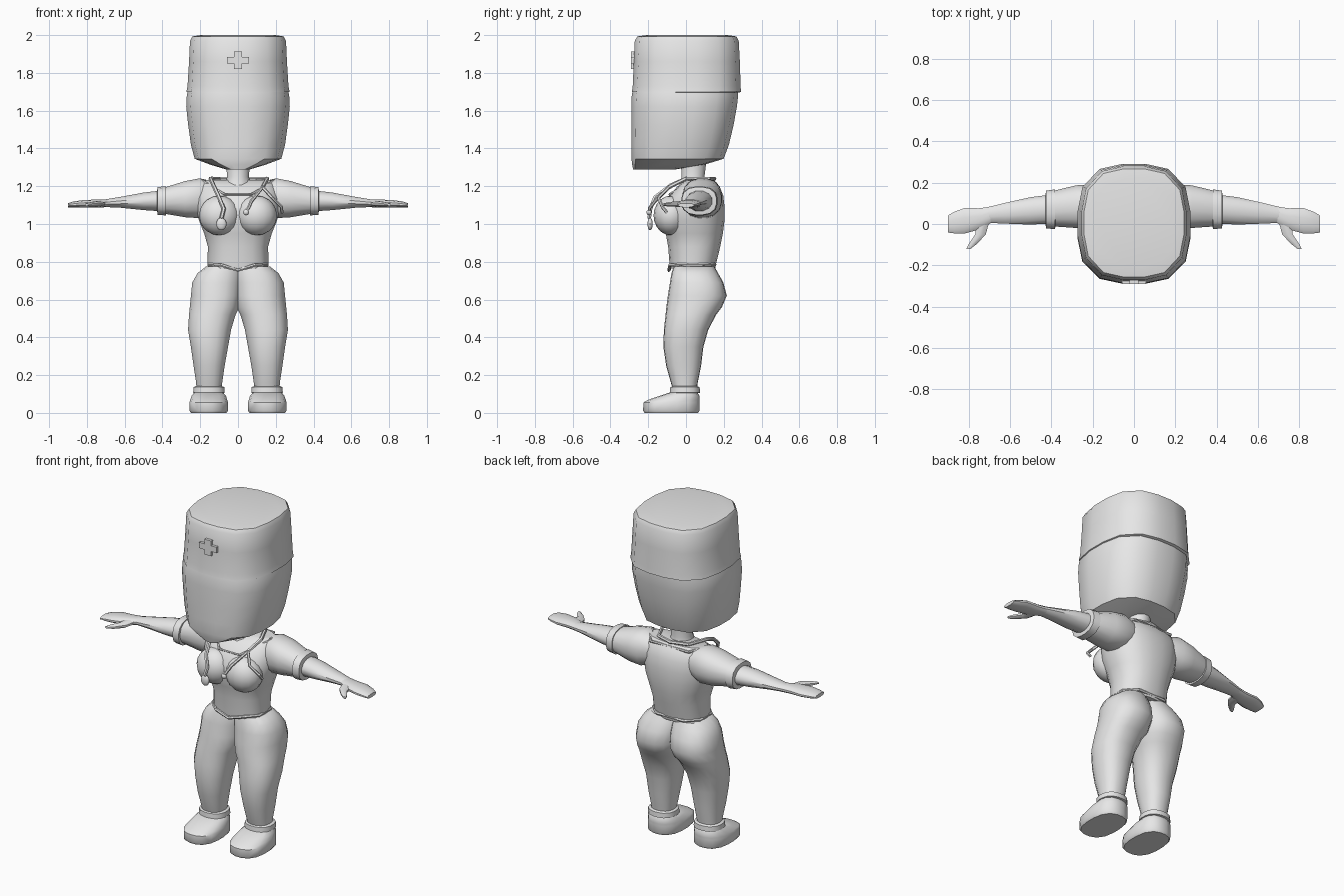
import bpy, bmesh, math
from mathutils import Vector

grey = bpy.data.materials.new("plain_grey")
grey.diffuse_color = (0.8, 0.8, 0.8, 1)


def finish(ob, mirror=False, angle=40):
    ob.data.materials.append(grey)
    bpy.ops.object.select_all(action='DESELECT')
    ob.select_set(True)
    bpy.context.view_layer.objects.active = ob
    if mirror:
        ob.modifiers.new("mirror", 'MIRROR')
    bpy.ops.object.shade_smooth_by_angle(angle=math.radians(angle))
    return ob


def loft(name, axis, rings, n=16, power=2.4, mirror=False, angle=40):
    """Skin rings of (position, a0, a1, b0, b1); a and b are the two other axes."""
    bm = bmesh.new()
    loops = []
    for p, a0, a1, b0, b1 in rings:
        loop = []
        for i in range(n):
            t = 2 * math.pi * (i + 0.5) / n
            c, s = math.cos(t), math.sin(t)
            k = (abs(c) ** power + abs(s) ** power) ** (-1 / power)
            a = (a0 + a1) / 2 + (a1 - a0) / 2 * c * k
            b = (b0 + b1) / 2 + (b1 - b0) / 2 * s * k
            co = {'x': (p, a, b), 'y': (a, p, b), 'z': (a, b, p)}[axis]
            loop.append(bm.verts.new(co))
        loops.append(loop)
    for lo, hi in zip(loops, loops[1:]):
        for i in range(n):
            j = (i + 1) % n
            bm.faces.new((lo[i], lo[j], hi[j], hi[i]))
    bm.faces.new(loops[0])
    bm.faces.new(loops[-1])
    bmesh.ops.recalc_face_normals(bm, faces=bm.faces)
    me = bpy.data.meshes.new(name)
    bm.to_mesh(me)
    bm.free()
    ob = bpy.data.objects.new(name, me)
    bpy.context.collection.objects.link(ob)
    return finish(ob, mirror, angle)


def tube(name, points, radius, closed=False):
    cu = bpy.data.curves.new(name, 'CURVE')
    cu.dimensions = '3D'
    cu.bevel_depth = radius
    cu.bevel_resolution = 1
    cu.use_fill_caps = True
    sp = cu.splines.new('POLY')
    sp.points.add(len(points) - 1)
    for p, co in zip(sp.points, points):
        p.co = (*co, 1)
    sp.use_cyclic_u = closed
    ob = bpy.data.objects.new(name, cu)
    bpy.context.collection.objects.link(ob)
    bpy.ops.object.select_all(action='DESELECT')
    ob.select_set(True)
    bpy.context.view_layer.objects.active = ob
    bpy.ops.object.convert(target='MESH')
    return finish(bpy.context.view_layer.objects.active)


def ball(name, loc, size, mirror=False):
    bm = bmesh.new()
    bmesh.ops.create_uvsphere(bm, u_segments=16, v_segments=10, radius=1)
    for v in bm.verts:
        v.co = Vector(loc) + v.co * Vector(size)
    me = bpy.data.meshes.new(name)
    bm.to_mesh(me)
    bm.free()
    ob = bpy.data.objects.new(name, me)
    bpy.context.collection.objects.link(ob)
    return finish(ob, mirror)


# Head with a flat face and a rounded back, on a short neck
loft("head", 'z', [
    (1.288, -.06, .06, -.28, -.06), (1.315, -.15, .15, -.286, .10),
    (1.345, -.23, .23, -.289, .20), (1.42, -.25, .25, -.29, .228),
    (1.52, -.264, .264, -.29, .252), (1.62, -.275, .275, -.29, .27),
    (1.68, -.272, .272, -.288, .277), (1.72, -.262, .262, -.28, .277)],
    power=2.9)
loft("neck", 'z', [
    (1.14, -.11, .11, -.06, .14), (1.20, -.075, .075, -.04, .11),
    (1.25, -.06, .06, -.025, .10), (1.33, -.065, .065, -.03, .11)], n=12, power=2)

# Tall cap with a raised cross badge
loft("cap", 'z', [
    (1.695, -.262, .262, -.278, .28), (1.70, -.274, .274, -.287, .292),
    (1.73, -.268, .268, -.283, .29), (1.86, -.26, .26, -.277, .286),
    (1.97, -.255, .255, -.272, .28), (1.993, -.243, .243, -.258, .268),
    (2.0, -.20, .20, -.21, .22)], power=2.9, angle=50)
bm = bmesh.new()
w, r = .022, .058
outline = [(-w, -r), (w, -r), (w, -w), (r, -w), (r, w), (w, w),
           (w, r), (-w, r), (-w, w), (-r, w), (-r, -w), (-w, -w)]
face = bm.faces.new([bm.verts.new((x, -.291, 1.867 + z * .8)) for x, z in outline])
out = bmesh.ops.extrude_face_region(bm, geom=[face])
for v in [g for g in out['geom'] if isinstance(g, bmesh.types.BMVert)]:
    v.co.y = -.26
bmesh.ops.recalc_face_normals(bm, faces=bm.faces)
me = bpy.data.meshes.new("cross_badge")
bm.to_mesh(me)
bm.free()
badge = bpy.data.objects.new("cross_badge", me)
bpy.context.collection.objects.link(badge)
finish(badge)

# Shirt: body, bust, neckline, sleeves and cuffs
loft("shirt_body", 'z', [
    (.765, -.158, .158, -.085, .155), (.79, -.163, .163, -.088, .16),
    (.88, -.16, .16, -.095, .182), (.95, -.18, .18, -.108, .196),
    (1.02, -.208, .208, -.128, .205), (1.09, -.222, .222, -.122, .205),
    (1.15, -.222, .222, -.09, .198), (1.20, -.21, .21, -.045, .178),
    (1.232, -.18, .18, .0, .15)], n=20)
ball("bust", (.098, -.08, 1.045), (.108, .092, .105), mirror=True)
tube("neckline", [(-.19, .05, 1.232), (-.07, -.085, 1.157), (.07, -.085, 1.157),
                  (.19, .05, 1.232), (.13, .158, 1.215), (-.13, .158, 1.215)],
     .008, closed=True)
loft("sleeve", 'x', [
    (.13, .02, .17, 1.06, 1.22), (.20, -.02, .192, 1.03, 1.243),
    (.28, -.02, .188, 1.035, 1.228), (.395, -.012, .16, 1.055, 1.192)],
    mirror=True)
loft("sleeve_cuff", 'x', [
    (.38, -.01, .15, 1.06, 1.185), (.382, -.025, .168, 1.045, 1.2),
    (.425, -.022, .162, 1.048, 1.196), (.428, -.005, .145, 1.065, 1.18)],
    power=2.6, mirror=True)

# Forearm, flat hand and thumb
loft("forearm", 'x', [
    (.40, .0, .145, 1.065, 1.18), (.50, -.005, .132, 1.072, 1.168),
    (.62, .0, .105, 1.085, 1.145), (.72, .005, .08, 1.09, 1.128)],
    n=12, power=2, mirror=True)
loft("hand", 'x', [
    (.69, .005, .085, 1.089, 1.131), (.75, -.028, .077, 1.087, 1.13),
    (.82, -.047, .078, 1.087, 1.127), (.87, -.046, .06, 1.086, 1.12),
    (.90, -.042, .042, 1.088, 1.11)], n=12, mirror=True)
loft("thumb", 'y', [
    (-.12, .79, .812, 1.096, 1.11), (-.095, .757, .80, 1.092, 1.116),
    (-.05, .715, .77, 1.09, 1.122), (.02, .695, .77, 1.09, 1.126)],
    n=8, power=2, mirror=True)

# Trousers: one leg mirrored, overlapping at the hips
loft("trouser_leg", 'z', [
    (.11, .09, .22, -.065, .055), (.16, .083, .222, -.08, .062),
    (.25, .07, .236, -.105, .08), (.35, .052, .25, -.12, .092),
    (.44, .036, .265, -.117, .118), (.52, .012, .26, -.108, .16),
    (.56, -.01, .256, -.104, .19), (.62, -.02, .25, -.096, .216),
    (.69, -.025, .243, -.085, .198), (.74, -.025, .215, -.077, .17),
    (.775, -.01, .17, -.065, .15)], n=18, mirror=True)
loft("trouser_cuff", 'z', [
    (.103, .085, .225, -.07, .06), (.107, .07, .238, -.086, .075),
    (.136, .072, .236, -.084, .073), (.142, .085, .225, -.07, .06)], mirror=True)

# Shirt hem dipping at the front
tube("shirt_hem", [(0, -.09, .755), (.09, -.085, .783), (.155, -.02, .785),
                   (.155, .09, .785), (.09, .153, .785), (-.09, .153, .785),
                   (-.155, .09, .785), (-.155, -.02, .785), (-.09, -.085, .783)],
     .009, closed=True)

# Shoes with a sloping toe
loft("shoe", 'z', [
    (0, .06, .25, -.22, .065), (.012, .052, .258, -.228, .072),
    (.055, .052, .258, -.226, .072), (.068, .056, .254, -.205, .073),
    (.09, .063, .246, -.14, .072), (.11, .08, .23, -.08, .06)],
    power=2.6, mirror=True)

# Stethoscope: tube round the neck, chest piece and two ear branches
tube("stethoscope_tube", [
    (-.088, -.195, 1.03), (-.075, -.188, 1.08), (-.10, -.165, 1.14),
    (-.13, -.08, 1.205), (-.145, .0, 1.24), (-.10, .12, 1.24), (0, .15, 1.24),
    (.10, .12, 1.24), (.155, .0, 1.24), (.13, -.09, 1.195)], .011)
tube("ear_branch_inner", [(.13, -.09, 1.195), (.07, -.165, 1.12),
                          (.055, -.192, 1.085), (.04, -.195, 1.065)], .009)
tube("ear_branch_outer", [(.13, -.09, 1.195), (.18, -.145, 1.14),
                          (.23, -.125, 1.09), (.232, -.10, 1.06)], .009)
ball("ear_tip", (.043, -.195, 1.062), (.016, .014, .016))
ball("chest_piece", (-.088, -.19, 1.0), (.027, .014, .033))
